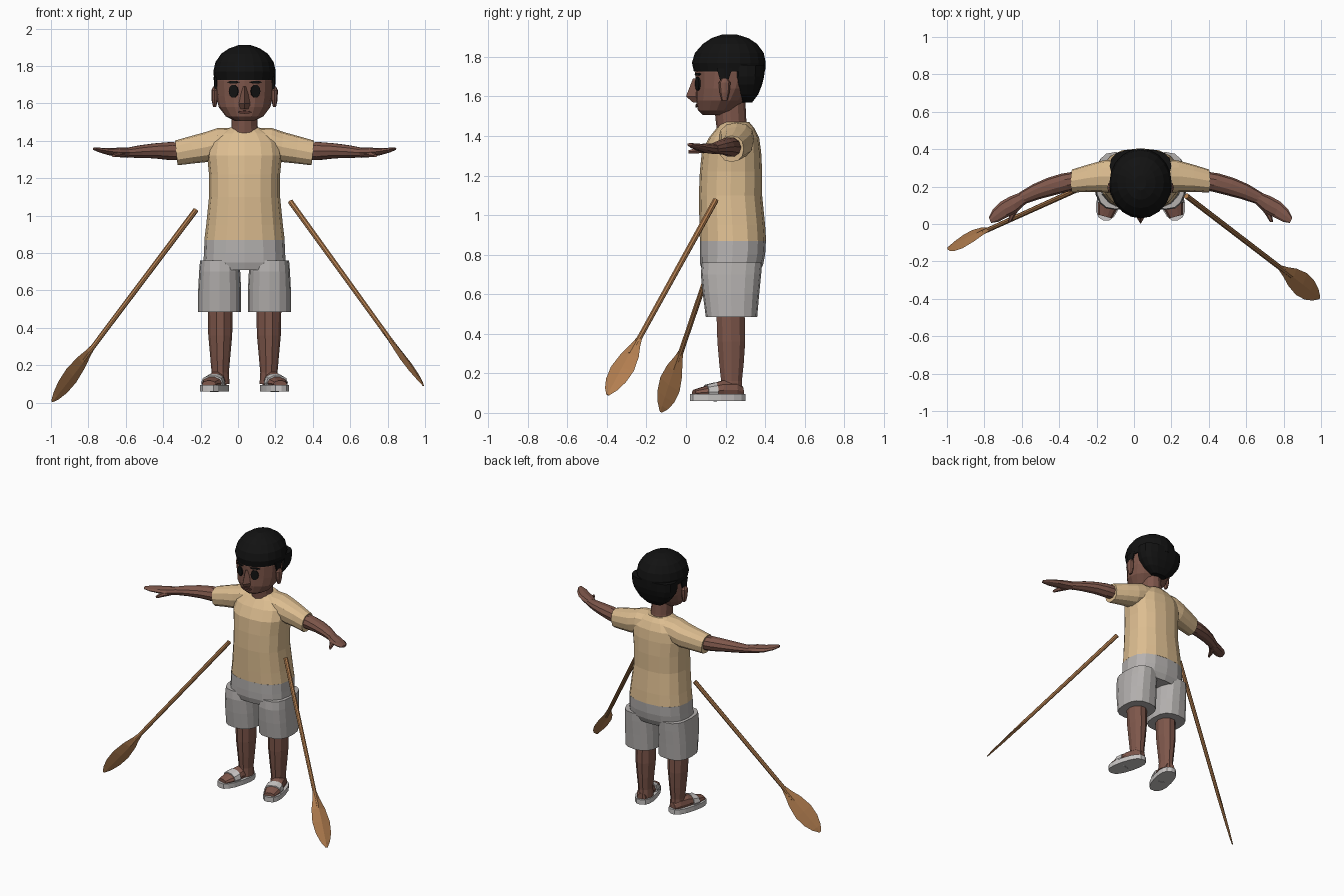
import bpy
import bmesh
from math import cos, sin, pi, copysign
from mathutils import Vector

default_cube = bpy.data.objects.get("Cube")
if default_cube:
    bpy.data.objects.remove(default_cube, do_unlink=True)

BODY_X = .035
X, Y, Z = Vector((1, 0, 0)), Vector((0, 1, 0)), Vector((0, 0, 1))


def make_material(name, red, green, blue):
    material = bpy.data.materials.new(name)
    material.use_nodes = True
    colour = (red, green, blue, 1)
    material.diffuse_color = colour
    shader = material.node_tree.nodes["Principled BSDF"]
    shader.inputs["Base Color"].default_value = colour
    shader.inputs["Roughness"].default_value = .9
    return material


skin = make_material("brown skin", .21, .095, .07)
black = make_material("black hair", .006, .006, .006)
lips = make_material("dark lips", .09, .035, .028)
tan = make_material("tan cloth", .72, .51, .28)
grey = make_material("grey cloth", .46, .44, .43)
pale = make_material("pale sandal", .58, .56, .55)
wood = make_material("brown wood", .45, .21, .08)


def rounded(value, power):
    """Superellipse coordinate: power 2 is round, higher is squarer."""
    return copysign(abs(value) ** (2 / power), value)


def loft(name, rings, u, v, material, sides=16, power=2, mirror=False, offset=BODY_X):
    """Skin closed rings (centre, half size along u, half size along v)."""
    bm = bmesh.new()
    loops = []
    for centre, half_u, half_v in rings:
        loop = []
        for i in range(sides):
            angle = 2 * pi * i / sides
            across = u * half_u * rounded(cos(angle), power)
            along = v * half_v * rounded(sin(angle), power)
            loop.append(bm.verts.new(Vector(centre) + across + along))
        loops.append(loop)
    for lower, upper in zip(loops, loops[1:]):
        for i in range(sides):
            j = (i + 1) % sides
            bm.faces.new((lower[i], lower[j], upper[j], upper[i]))
    bm.faces.new(loops[0])
    bm.faces.new(loops[-1])
    bmesh.ops.recalc_face_normals(bm, faces=bm.faces)
    mesh = bpy.data.meshes.new(name)
    bm.to_mesh(mesh)
    bm.free()
    mesh.materials.append(material)
    part = bpy.data.objects.new(name, mesh)
    part.location.x = offset
    bpy.context.collection.objects.link(part)
    if mirror:
        modifier = part.modifiers.new("Mirror", "MIRROR")
        modifier.use_mirror_merge = False
    return part


def tower(name, levels, material, centre_x=0, **options):
    """Stack level rings (height, half width, front y, back y)."""
    rings = [((centre_x, (front + back) / 2, z), half, (back - front) / 2)
             for z, half, front, back in levels]
    return loft(name, rings, X, Y, material, **options)


def plate(name, centre, normal, half_width, half_height, material, **options):
    """Thin oval plate laid on a surface."""
    normal = Vector(normal).normalized()
    centre = Vector(centre)
    rings = [(centre + normal * depth, half_width, half_height) for depth in (-.004, .005)]
    return loft(name, rings, normal.cross(Z).normalized(), Z, material, **options)


# Shirt
tower("shirt_body", [
    (.87, .215, .07, .405), (.95, .205, .068, .4), (1.1, .19, .065, .385),
    (1.22, .19, .07, .385), (1.32, .2, .08, .38), (1.39, .19, .115, .37),
    (1.44, .14, .155, .345), (1.47, .08, .18, .32)], tan, power=2.4)
loft("sleeves", [
    ((.06, .255, 1.39), .09, .08), ((.14, .255, 1.385), .09, .082),
    ((.2, .255, 1.367), .085, .08), ((.28, .245, 1.352), .073, .073),
    ((.365, .23, 1.335), .062, .066)],
    Y, Vector((.1, 0, 1)), tan, sides=12, power=2.3, mirror=True)

# Shorts
tower("shorts_seat", [
    (.71, .2, .085, .37), (.75, .22, .072, .39), (.8, .217, .07, .4),
    (.87, .214, .07, .404)], grey, power=2.5)
tower("shorts_legs", [
    (.485, .115, .1, .36), (.6, .115, .085, .37), (.7, .11, .075, .38), (.76, .105, .08, .385)],
    grey, centre_x=.133, power=2.6, mirror=True)

# Lower legs
tower("legs", [
    (.1, .05, .17, .29), (.16, .046, .175, .285), (.25, .054, .165, .295),
    (.36, .064, .155, .303), (.52, .067, .15, .3)],
    skin, centre_x=.13, sides=10, mirror=True)

# Feet and sandals, turned slightly outward
forward = Vector((.26, -.96, 0)).normalized()
sideways = forward.cross(Z)
loft("feet", [
    ((.125, .285, .105), .03, .03), ((.135, .25, .115), .046, .05),
    ((.155, .18, .115), .05, .05), ((.175, .1, .105), .055, .032),
    ((.19, .04, .1), .038, .018)], sideways, Z, skin, sides=10, mirror=True)
loft("sandal_soles", [((.16, .16, z), .066, .146) for z in (.06, .095)],
     sideways, forward, pale, power=2.5, mirror=True)
strap_centre = Vector((.168, .125, .106))
loft("sandal_straps", [(strap_centre + forward * step, .06, .044 - step / 4)
                       for step in (-.025, .025)],
     sideways, Z, pale, sides=10, power=2.4, mirror=True)

# Arms, hands and thumbs
reach = Vector((.4, .917, 0))
loft("arms", [
    ((.3, .24, 1.342), .05, .05), ((.4, .222, 1.345), .052, .05),
    ((.48, .2, 1.346), .05, .042), ((.56, .172, 1.342), .043, .035),
    ((.64, .135, 1.335), .033, .026)], reach, Z, skin, sides=10, mirror=True)
loft("hands", [
    ((.625, .14, 1.336), .033, .027), ((.68, .105, 1.338), .046, .025),
    ((.73, .078, 1.342), .045, .018), ((.775, .045, 1.35), .036, .013),
    ((.805, .02, 1.357), .016, .007)], reach, Z, skin, sides=8, mirror=True)
loft("thumbs", [
    ((.65, .11, 1.332), .026, .02), ((.685, .05, 1.325), .017, .015),
    ((.7, .012, 1.32), .009, .009)], X, Z, skin, sides=6, mirror=True)

# Neck and head
tower("neck", [(1.4, .08, .16, .32), (1.48, .07, .15, .305), (1.58, .07, .14, .3)],
      skin, sides=12)
tower("head", [
    (1.505, .05, .085, .2), (1.53, .1, .06, .25), (1.58, .138, .05, .3),
    (1.64, .152, .05, .34), (1.72, .155, .046, .37), (1.8, .14, .06, .37)], skin)
tower("nose", [(1.57, .026, .035, .09), (1.6, .03, .0, .1), (1.69, .012, .035, .08)],
      skin, sides=4)
tower("ears", [(1.58, .008, .18, .21), (1.62, .017, .17, .22), (1.67, .018, .165, .225),
               (1.69, .008, .18, .21)], skin, centre_x=.16, sides=8, mirror=True)

# Face details
outward = (.37, -.93, 0)
plate("eyes", (.058, .06, 1.665), outward, .027, .036, black, sides=10, mirror=True)
plate("eyebrows", (.06, .06, 1.713), outward, .034, .007, black, sides=6, mirror=True)
plate("mouth", (0, .054, 1.553), (0, -1, -.15), .036, .008, lips, sides=8)

# Hair: cap over the skull, and a back part tapering to the nape
tower("hair_cap", [
    (1.725, .158, .04, .4), (1.77, .167, .03, .403), (1.82, .156, .045, .393),
    (1.865, .125, .085, .36), (1.895, .08, .13, .315), (1.912, .03, .18, .26)],
    black, sides=20)
tower("hair_back", [
    (1.57, .06, .28, .335), (1.61, .115, .25, .365), (1.66, .15, .23, .385),
    (1.7, .163, .22, .395), (1.76, .165, .22, .4)], black, power=2.6)
tower("sideburns", [(1.65, .008, .18, .205), (1.74, .01, .15, .24)],
      black, centre_x=.155, sides=6, mirror=True)


# Paddles
def paddle(name, top, tip, face_normal):
    top, tip = Vector(top), Vector(tip)
    axis = (tip - top).normalized()
    width_axis = axis.cross(Vector(face_normal)).normalized()
    depth_axis = width_axis.cross(axis)
    neck = top.lerp(tip, .7)
    loft(name + "_shaft", [(top, .015, .015), (neck.lerp(tip, .3), .014, .012)],
         width_axis, depth_axis, wood, sides=8, offset=0)
    outline = [(0, .013, .013), (.15, .028, .012), (.32, .051, .011), (.55, .066, .01),
               (.75, .057, .008), (.9, .035, .006), (1, .008, .004)]
    loft(name + "_blade", [(neck.lerp(tip, t), wide, deep) for t, wide, deep in outline],
         width_axis, depth_axis, wood, sides=4, offset=0)


paddle("left_paddle", (.28, .15, 1.075), (.992, -.395, .09), (.72, -.26, .6))
paddle("right_paddle", (-.225, .22, 1.03), (-.995, -.128, .006), (-.69, .63, .35))
